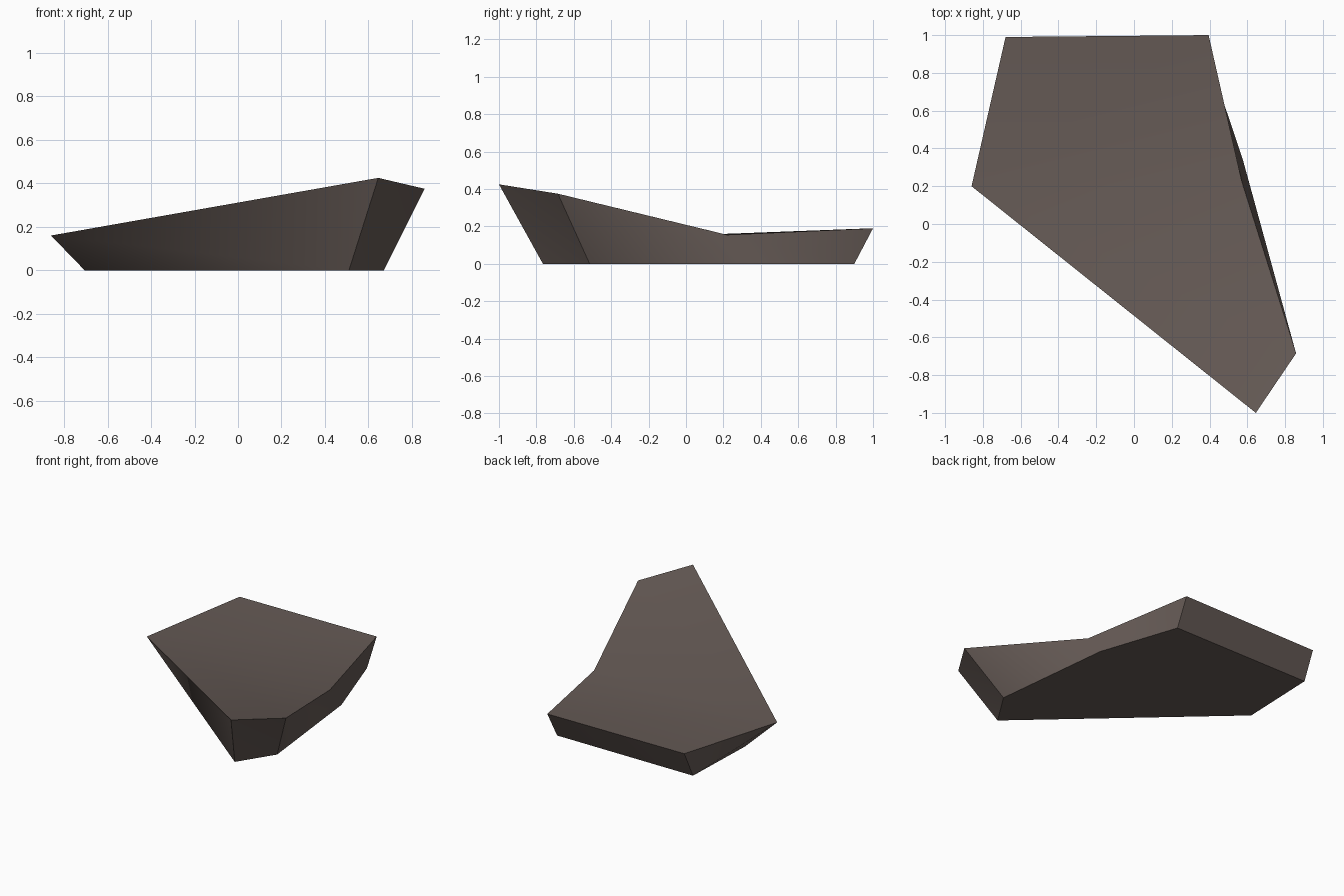
import bpy, bmesh

cube = bpy.data.objects.get("Cube")
if cube:
    bpy.data.objects.remove(cube, do_unlink=True)

# Single stone colour
stone = bpy.data.materials.new("dark_brown_stone")
stone.use_nodes = True
colour = (0.13, 0.102, 0.091, 1)
stone.diffuse_color = colour
bsdf = next(n for n in stone.node_tree.nodes if n.type == 'BSDF_PRINCIPLED')
bsdf.inputs["Base Color"].default_value = colour
bsdf.inputs["Roughness"].default_value = 0.9

# Upper rim and smaller flat base, both counterclockwise from the left corner
upper_rim = [(-0.86, 0.20, 0.16), (0.645, -1.0, 0.425), (0.858, -0.685, 0.375),
             (0.572, 0.22, 0.155), (0.395, 1.0, 0.19), (-0.68, 0.99, 0.19)]
base_rim = [(-0.705, 0.34), (0.51, -0.765), (0.67, -0.515),
            (0.575, 0.345), (0.388, 0.9), (-0.685, 0.9)]

bm = bmesh.new()
top = [bm.verts.new(p) for p in upper_rim]
base = [bm.verts.new((x, y, 0)) for x, y in base_rim]
count = len(top)

# Top slopes to either side of the shallow valley, and the flat underside
bm.faces.new(top[:4])
bm.faces.new([top[0]] + top[3:])
bm.faces.new(base[::-1])

# Sloping sides, split along their outward folds
for i in range(count):
    j = (i + 1) % count
    if j:
        bm.faces.new((top[i], base[i], base[j]))
        bm.faces.new((top[i], base[j], top[j]))
    else:
        bm.faces.new((top[i], base[i], top[j]))
        bm.faces.new((base[i], base[j], top[j]))
bmesh.ops.recalc_face_normals(bm, faces=bm.faces[:])

# Smooth folds inside each side, crisp rims and corners
for face in bm.faces:
    face.smooth = True
for i in range(count):
    j = (i + 1) % count
    for a, b in ((top[i], top[j]), (base[i], base[j]), (top[i], base[i])):
        bm.edges.get((a, b)).smooth = False
bm.edges.get((top[3], base[3])).smooth = True

mesh = bpy.data.meshes.new("rock_slab")
bm.to_mesh(mesh)
bm.free()
mesh.materials.append(stone)
rock = bpy.data.objects.new("rock_slab", mesh)
bpy.context.collection.objects.link(rock)
